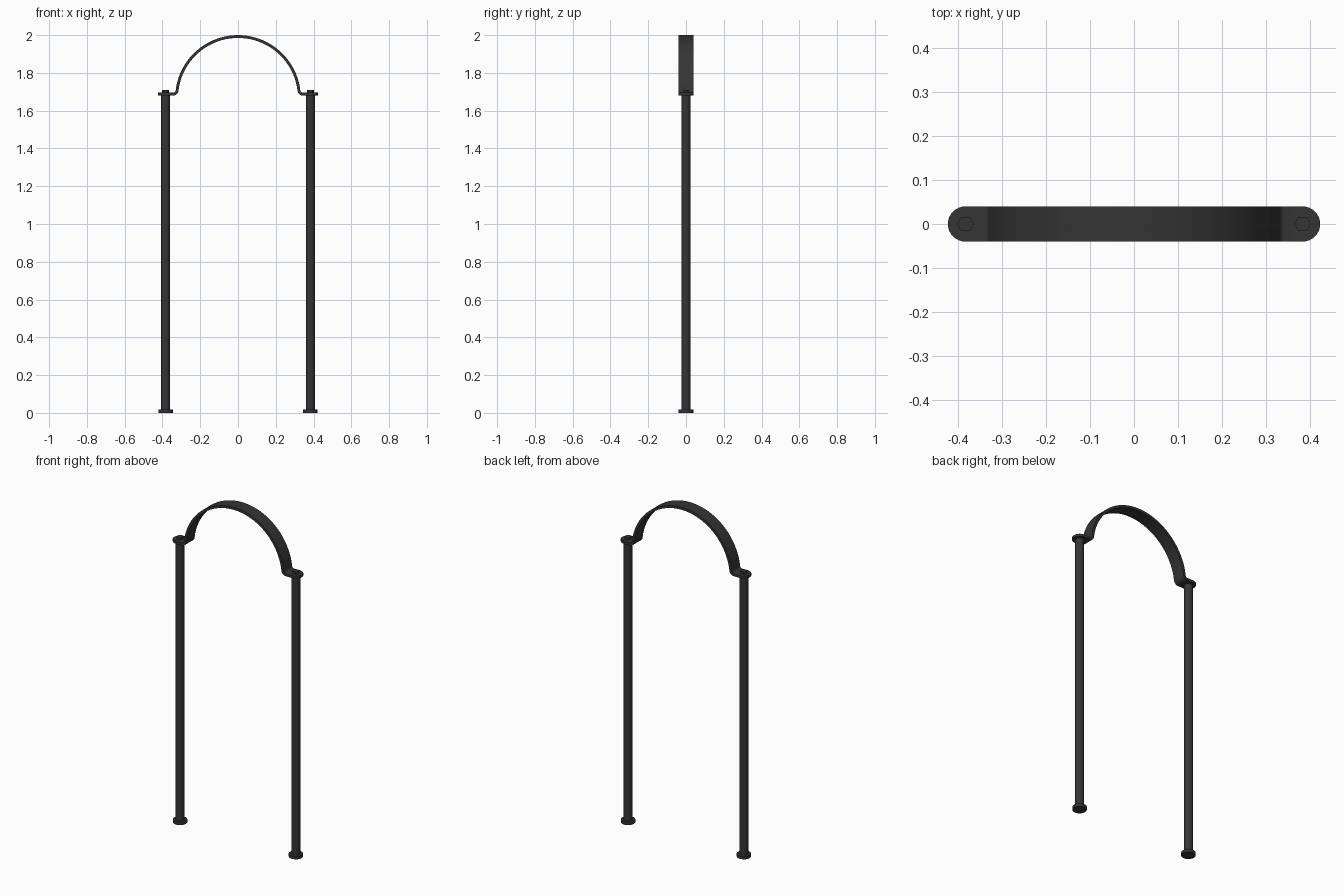
import bpy
import bmesh
import math

if "Cube" in bpy.data.objects:
    bpy.data.objects.remove(bpy.data.objects["Cube"])

mat = bpy.data.materials.new("dark_metal")
mat.diffuse_color = (0.035, 0.035, 0.035, 1)
mat.use_nodes = True
mat.node_tree.nodes["Principled BSDF"].inputs["Base Color"].default_value = mat.diffuse_color

POST_X = 0.383      # post axis
TAB_Z = 1.6875      # mid height of the strap tabs
T = 0.015           # strap thickness
HALF_W = 0.04       # half strap width


def finish(obj, name):
    obj.name = name
    obj.data.materials.append(mat)
    bpy.context.view_layer.objects.active = obj
    obj.select_set(True)
    bpy.ops.object.shade_smooth_by_angle(angle=math.radians(30))
    obj.select_set(False)
    return obj


def cylinder(name, x, z0, z1, r, sides, turn=0.0):
    bpy.ops.mesh.primitive_cylinder_add(vertices=sides, radius=r, depth=z1 - z0,
                                        location=(x, 0, (z0 + z1) / 2),
                                        rotation=(0, 0, turn))
    return finish(bpy.context.object, name)


# Posts, foot discs and hex bolt heads, one set per side
for side, s in (("left", -1), ("right", 1)):
    x = s * POST_X
    cylinder(side + "_post", x, 0.015, TAB_Z - T / 2, 0.024, 20)
    cylinder(side + "_foot", x, 0.0, 0.018, 0.039, 24)
    cylinder(side + "_bolt_head", x, TAB_Z, 1.709, 0.019, 6, math.radians(30))

# Strap centreline, right half from crown to rounded tab: (x, z, half width)
R, FILLET = 0.325, 0.02
centre_z = 2.0 - T / 2 - R
dz = TAB_Z + FILLET - centre_z
dx = math.sqrt((R + FILLET) ** 2 - dz ** 2)
a0 = math.atan2(dz, dx)
half = []
for i in range(21):
    a = math.pi / 2 + (a0 - math.pi / 2) * i / 20
    half.append((R * math.cos(a), centre_z + R * math.sin(a), HALF_W))
for i in range(1, 6):
    a = math.pi + a0 + (math.pi / 2 - a0) * i / 5
    half.append((dx + FILLET * math.cos(a), centre_z + dz + FILLET * math.sin(a), HALF_W))
for i in range(9):
    t = math.radians(88) * i / 8
    half.append((POST_X + HALF_W * math.sin(t), TAB_Z, HALF_W * math.cos(t)))
path = [(-x, z, w) for x, z, w in reversed(half[1:])] + half

# Arched strap with rounded tabs
bm = bmesh.new()
rows = [[bm.verts.new((x, y, z)) for y in (-w, w)] for x, z, w in path]
for a, b in zip(rows, rows[1:]):
    bm.faces.new((a[0], b[0], b[1], a[1]))
mesh = bpy.data.meshes.new("arched_strap")
bm.to_mesh(mesh)
bm.free()
strap = bpy.data.objects.new("arched_strap", mesh)
bpy.context.collection.objects.link(strap)
solid = strap.modifiers.new("thickness", 'SOLIDIFY')
solid.thickness = T
solid.offset = 0
solid.use_even_offset = True
bpy.ops.object.select_all(action='DESELECT')
bpy.context.view_layer.objects.active = strap
bpy.ops.object.modifier_apply(modifier="thickness")
finish(strap, "arched_strap")
